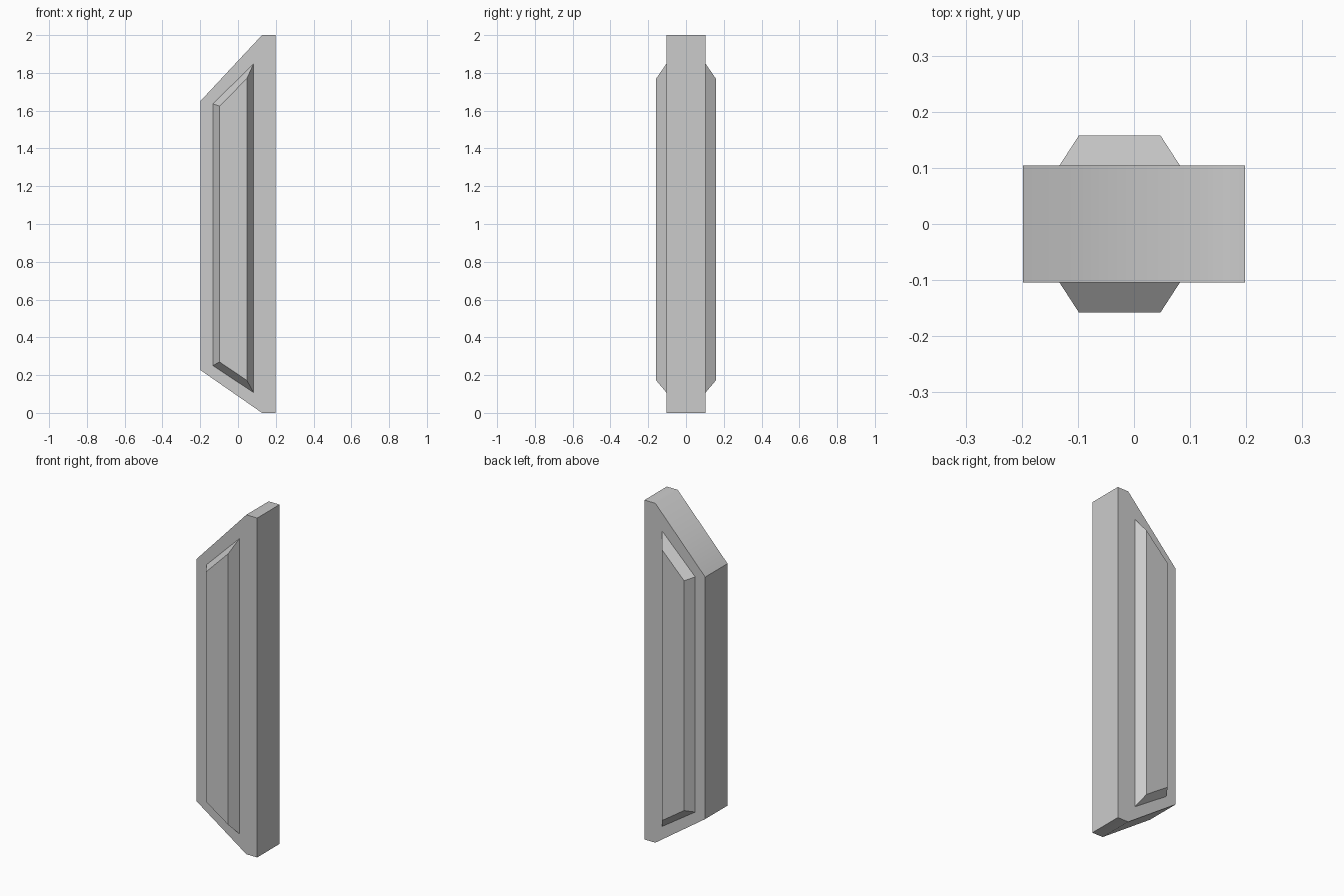
import bpy, bmesh

if "Cube" in bpy.data.objects:
    bpy.data.objects.remove(bpy.data.objects["Cube"])


def loft(name, rings, smooth_corners=()):
    """Closed solid from (y, [(x, z), ...]) rings; chosen corner edges shade smooth."""
    bm = bmesh.new()
    loops = [[bm.verts.new((x, y, z)) for x, z in pts] for y, pts in rings]
    n = len(loops[0])
    bm.faces.new(loops[0])
    bm.faces.new(loops[-1][::-1])
    for a, b in zip(loops, loops[1:]):
        for i in range(n):
            j = (i + 1) % n
            bm.faces.new((a[i], b[i], b[j], a[j]))
    bmesh.ops.recalc_face_normals(bm, faces=bm.faces)
    for f in bm.faces:
        f.smooth = bool(smooth_corners)
    for e in bm.edges:
        e.smooth = False
    for i in smooth_corners:
        bm.edges.get((loops[0][i], loops[1][i])).smooth = True
    mesh = bpy.data.meshes.new(name)
    bm.to_mesh(mesh)
    bm.free()
    obj = bpy.data.objects.new(name, mesh)
    bpy.context.collection.objects.link(obj)
    return obj


# Main slab: six-sided outline, softly shaded where slopes meet the flat ends
HALF = 0.104
outline = [(-0.198, 0.226), (0.127, 0), (0.198, 0),
           (0.198, 2), (0.127, 2), (-0.198, 1.652)]
loft("slab", [(-HALF, outline), (HALF, outline)], smooth_corners=(1, 4))

# Raised bevelled panels, mirrored on front and back
base = [(-0.133, 0.25), (0.082, 0.108), (0.082, 1.848), (-0.133, 1.636)]
crown = [(-0.098, 0.27), (0.047, 0.172), (0.047, 1.77), (-0.098, 1.624)]
for name, side in (("front_panel", -1), ("back_panel", 1)):
    loft(name, [(side * HALF, base), (side * 0.158, crown)])
